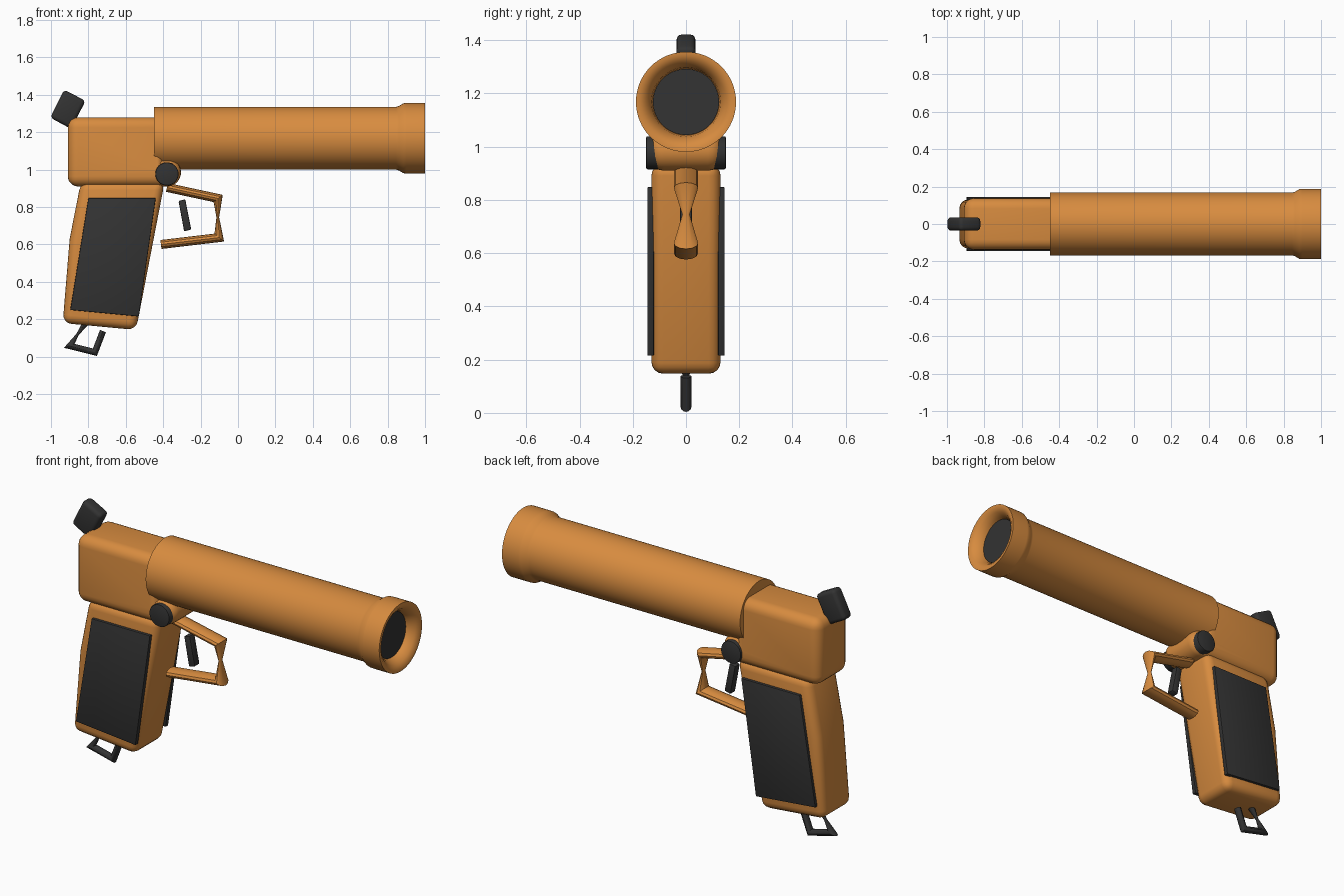
import bpy, bmesh
from math import sin, cos, pi, radians
from mathutils import Vector, Matrix

if "Cube" in bpy.data.objects:
    bpy.data.objects.remove(bpy.data.objects["Cube"])


def material(name, rgb):
    m = bpy.data.materials.new(name)
    m.use_nodes = True
    m.diffuse_color = (*rgb, 1)
    m.node_tree.nodes["Principled BSDF"].inputs["Base Color"].default_value = (*rgb, 1)
    return m


ORANGE = material("burnt orange", (0.68, 0.26, 0.05))
DARK = material("charcoal", (0.033, 0.033, 0.033))


def finish(name, bm, mat):
    bmesh.ops.recalc_face_normals(bm, faces=bm.faces)
    mesh = bpy.data.meshes.new(name)
    bm.to_mesh(mesh)
    bm.free()
    mesh.materials.append(mat)
    ob = bpy.data.objects.new(name, mesh)
    bpy.context.collection.objects.link(ob)
    bpy.ops.object.select_all(action='DESELECT')
    ob.select_set(True)
    bpy.context.view_layer.objects.active = ob
    bpy.ops.object.shade_smooth_by_angle(angle=radians(35))
    return ob


def round_edges(bm, size, segments):
    """Bevel the sharp convex edges."""
    bmesh.ops.recalc_face_normals(bm, faces=bm.faces)
    bm.normal_update()
    edges = [e for e in bm.edges if e.is_convex and e.calc_face_angle(0) > 0.5]
    bmesh.ops.bevel(bm, geom=edges, offset=size, segments=segments,
                    profile=0.5, affect='EDGES', clamp_overlap=False)


def slab(name, outline, y0, y1, mat, bevel=0, segments=4):
    """Side outline in x, z, given thickness from y0 to y1."""
    bm = bmesh.new()
    face = bm.faces.new([bm.verts.new((x, y0, z)) for x, z in outline])
    new = bmesh.ops.extrude_face_region(bm, geom=[face])["geom"]
    verts = [g for g in new if isinstance(g, bmesh.types.BMVert)]
    bmesh.ops.translate(bm, verts=verts, vec=(0, y1 - y0, 0))
    if bevel:
        round_edges(bm, bevel, segments)
    return finish(name, bm, mat)


def loft(name, rings, mat):
    """Skin a list of point rings and cap both ends."""
    bm = bmesh.new()
    loops = [[bm.verts.new(p) for p in ring] for ring in rings]
    n = len(loops[0])
    for a, b in zip(loops, loops[1:]):
        for i in range(n):
            j = (i + 1) % n
            bm.faces.new((a[i], a[j], b[j], b[i]))
    bm.faces.new(loops[0])
    bm.faces.new(loops[-1][::-1])
    return finish(name, bm, mat)


def lathe_x(name, profile, z, mat, n=64):
    return loft(name, [[(x, r * cos(2 * pi * i / n), z + r * sin(2 * pi * i / n))
                        for i in range(n)] for x, r in profile], mat)


def bent_bar(name, path, half_width, half_thick, mat, n=12):
    """Oval bar along an x, z path with mitred corners; third value pinches it."""
    pts = [Vector((x, 0, z)) for x, z, _ in path]
    dirs = [(b - a).normalized() for a, b in zip(pts, pts[1:])]
    rings = []
    for i, p in enumerate(pts):
        before, after = dirs[max(i - 1, 0)], dirs[min(i, len(dirs) - 1)]
        t = (before + after).normalized()
        side = Vector((-t.z, 0, t.x)) / t.dot(after) * half_thick
        s = path[i][2]
        rings.append([p + s * (side * sin(2 * pi * k / n)
                               + Vector((0, half_width * cos(2 * pi * k / n), 0)))
                      for k in range(n)])
    return loft(name, rings, mat)


AXIS = 1.168   # barrel height

# Barrel with flared, funnelled muzzle
lathe_x("barrel", [(-0.45, 0.168), (0.845, 0.168), (0.86, 0.172), (0.885, 0.187),
                   (0.9, 0.188), (1, 0.188), (1, 0.172), (0.985, 0.15),
                   (0.955, 0.13), (0.92, 0.125)], AXIS, ORANGE)
lathe_x("bore", [(0.9, 0.124), (0.945, 0.124)], AXIS, DARK)

# Receiver with a rounded hinge lug under the barrel
pivot = (-0.38, 0.985)
arc = [(pivot[0] + 0.075 * cos(radians(a)), pivot[1] + 0.075 * sin(radians(a)))
       for a in range(-90, 101, 10)]
slab("receiver", [(-0.91, 0.91)] + arc + [(arc[-1][0], 1.28), (-0.91, 1.28)],
     -0.138, 0.138, ORANGE, 0.055, 5)

# Hinge pin
bm = bmesh.new()
bmesh.ops.create_cone(bm, cap_ends=True, segments=32, radius1=0.062, radius2=0.062,
                      depth=0.3, matrix=Matrix.Translation((pivot[0], 0, 0.977))
                      @ Matrix.Rotation(pi / 2, 4, 'X'))
round_edges(bm, 0.006, 2)
finish("hinge_pin", bm, DARK)

# Grip and its side panels
slab("grip", [(-0.84, 0.935), (-0.9, 0.63), (-0.937, 0.18), (-0.545, 0.143),
              (-0.392, 0.935)], -0.13, 0.13, ORANGE, 0.045, 4)
for side, name in ((1, "left_grip_panel"), (-1, "right_grip_panel")):
    slab(name, [(-0.8, 0.848), (-0.44, 0.848), (-0.53, 0.215), (-0.897, 0.25)],
         side * 0.12, side * 0.145, DARK, 0.004, 2)

# Trigger guard, pinched at the front
bent_bar("trigger_guard", [(-0.38, 0.905, 1), (-0.106, 0.846, 1), (-0.108, 0.745, 0.3),
                           (-0.1, 0.637, 1), (-0.412, 0.6, 1)], 0.046, 0.024, ORANGE)

# Trigger
slab("trigger", [(-0.318, 0.832), (-0.282, 0.842), (-0.25, 0.68), (-0.288, 0.67)],
     -0.022, 0.022, DARK, 0.006, 2)

# Hammer
slab("hammer", [(-0.93, 1.428), (-0.815, 1.368), (-0.892, 1.218), (-1.004, 1.278)],
     -0.036, 0.036, DARK, 0.02, 3)

# Loop under the grip
bent_bar("grip_loop", [(-0.815, 0.18, 1), (-0.858, 0.119, 0.4), (-0.902, 0.058, 1),
                       (-0.765, 0.024, 1), (-0.722, 0.137, 1)], 0.021, 0.017, DARK)
